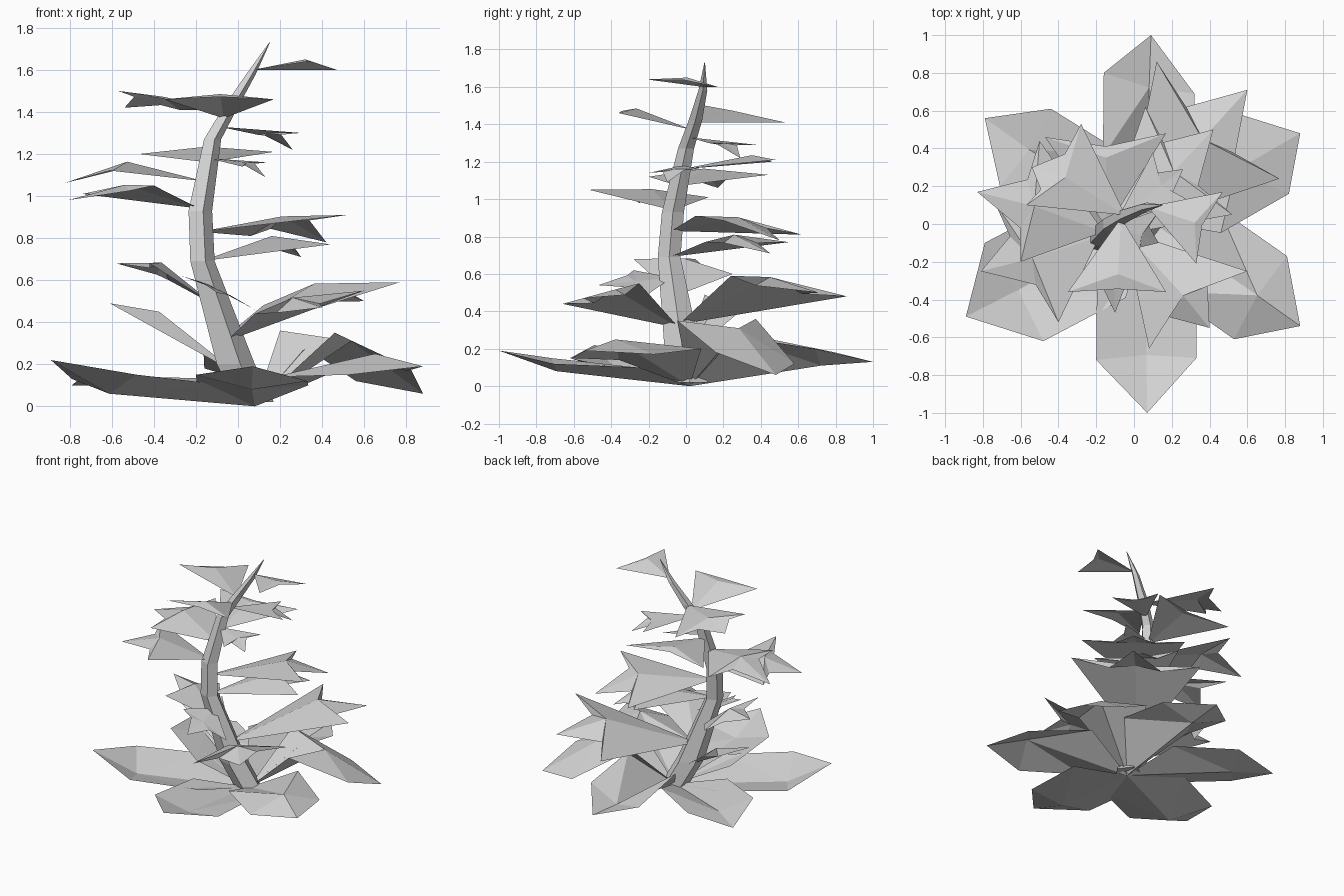
import bpy
import bmesh
from math import sin, cos, tau
from mathutils import Vector

default_cube = bpy.data.objects.get("Cube")
if default_cube:
    bpy.data.objects.remove(default_cube, do_unlink=True)

# One matte grey for the whole plant
grey = bpy.data.materials.new("pale_grey")
grey.use_nodes = True
colour = (0.65, 0.65, 0.65, 1)
grey.diffuse_color = colour
shader = grey.node_tree.nodes["Principled BSDF"]
shader.inputs["Base Color"].default_value = colour
shader.inputs["Roughness"].default_value = 0.9


def finish(name, bm):
    mesh = bpy.data.meshes.new(name)
    bm.to_mesh(mesh)
    bm.free()
    mesh.materials.append(grey)
    plant_part = bpy.data.objects.new(name, mesh)
    bpy.context.scene.collection.objects.link(plant_part)
    return plant_part


def sheet(name, centre, outline):
    """Folded single-skin leaf: triangles fanned around a rib point."""
    bm = bmesh.new()
    hub = bm.verts.new(centre)
    rim = [bm.verts.new(point) for point in outline]
    for first, second in zip(rim, rim[1:] + rim[:1]):
        face = bm.faces.new((hub, first, second))
        face.normal_update()
        if face.normal.z < 0:
            face.normal_flip()
    return finish(name, bm)


# Curved stem: centre points and radii from root to tip
stem_path = [
    (Vector((0.07, 0.02, 0.02)), 0.1),
    (Vector((-0.02, -0.02, 0.2)), 0.1),
    (Vector((-0.175, -0.09, 0.69)), 0.064),
    (Vector((-0.185, -0.07, 0.93)), 0.062),
    (Vector((-0.125, 0, 1.27)), 0.045),
    (Vector((-0.04, 0.05, 1.42)), 0.038),
    (Vector((0.06, 0.09, 1.58)), 0.025),
    (Vector((0.15, 0.1, 1.73)), 0.002),
]


def stem_at(height):
    """Centre of the stem at a given height."""
    for (low, _), (high, _) in zip(stem_path, stem_path[1:]):
        if low.z <= height <= high.z:
            return low.lerp(high, (height - low.z) / (high.z - low.z))
    return stem_path[0][0]


def build_stem(sides=5):
    bm = bmesh.new()
    rings = []
    for centre, radius in stem_path:
        ring = []
        for i in range(sides):
            angle = tau * i / sides
            offset = Vector((cos(angle), sin(angle), 0)) * radius
            ring.append(bm.verts.new(centre + offset))
        rings.append(ring)
    for lower, upper in zip(rings, rings[1:]):
        for i in range(sides):
            j = (i + 1) % sides
            bm.faces.new((lower[i], lower[j], upper[j], upper[i]))
    bm.faces.new(rings[-1])
    bm.faces.new(reversed(rings[0]))
    return finish("stem", bm)


# Broad ground leaf: two parallel sides ending in a blunt point
def ground_leaf(name, tip, shoulders, inner_heights, ridge, reach=0.97):
    root = Vector((0.08, 0.02, 0))
    tip = Vector(tip)
    left, right = map(Vector, shoulders)
    inner = []
    for shoulder, height in zip((left, right), inner_heights):
        corner = shoulder + (root - tip) * 0.45
        corner.z = height
        inner.append(corner)
    centre = root.lerp((left + right) / 2, reach)
    centre.z = ridge
    sheet(name, centre, [root, inner[0], left, tip, right, inner[1]])


# Stem leaf: narrow at the stem, ending in two or three teeth
def stem_leaf(name, height, *tips, lift=0.03, depth=0.2):
    base = stem_at(height)
    points = [Vector(tip) for tip in tips]
    middle = sum(points, Vector()) / len(points)
    hub = base.lerp(middle, 0.76)
    hub.z = middle.z + lift
    outline = [base, points[0]]
    for previous, point in zip(points, points[1:]):
        notch = previous.lerp(point, 0.5).lerp(base, depth)
        notch.z += lift * 0.6
        outline += [notch, point]
    sheet(name, hub, outline)


build_stem()

# Arched ground leaves
ground_leaf("ground_leaf_front_left", (0.88, -0.54, 0.19),
            [(0.53, -0.61, 0.15), (0.81, -0.17, 0.17)],
            (0.14, 0.2), ridge=0.25)
ground_leaf("ground_leaf_back_left", (0.88, 0.48, 0.06),
            [(0.56, 0.58, 0.12), (0.82, 0.16, 0.18)],
            (0.36, 0.35), ridge=0.31, reach=0.75)

# Cupped ground leaves
ground_leaf("ground_leaf_back", (0.09, 1, 0.13),
            [(-0.16, 0.8, 0.18), (0.32, 0.69, 0.2)],
            (0.27, 0.27), ridge=0.11)
ground_leaf("ground_leaf_front", (0.07, -1, 0.19),
            [(-0.2, -0.72, 0.15), (0.33, -0.71, 0.12)],
            (0.1, 0.1), ridge=0.08)
ground_leaf("ground_leaf_front_right", (-0.89, -0.49, 0.22),
            [(-0.48, -0.62, 0.15), (-0.79, -0.1, 0.13)],
            (0.1, 0.1), ridge=0.06)
ground_leaf("ground_leaf_back_right", (-0.79, 0.56, 0.1),
            [(-0.44, 0.61, 0.14), (-0.71, 0.2, 0.17)],
            (0.13, 0.12), ridge=0.1)

# Low leaves
stem_leaf("low_leaf_right", 0.15, (-0.61, 0.1, 0.49),
          (-0.38, 0.35, 0.45), lift=-0.02)
stem_leaf("low_leaf_front", 0.31, (0.08, -0.66, 0.44),
          (0.4, -0.55, 0.47), (0.6, -0.25, 0.55))
stem_leaf("low_leaf_back", 0.33, (0.12, 0.86, 0.48),
          (0.6, 0.71, 0.5), (0.77, 0.24, 0.59), lift=0.06)
stem_leaf("low_leaf_upper", 0.48, (-0.42, -0.28, 0.68),
          (-0.58, 0.05, 0.68), (-0.33, 0.25, 0.6))
stem_leaf("low_leaf_small", 0.58, (-0.27, -0.28, 0.62),
          (-0.1, -0.47, 0.54), (0.08, -0.25, 0.46), lift=0.02)

# Middle leaves
stem_leaf("middle_leaf_lower", 0.69, (0.44, 0.1, 0.77),
          (0.3, 0.45, 0.71), (0.06, 0.55, 0.77), lift=0.06)
stem_leaf("middle_leaf_left", 0.83, (0.52, 0.05, 0.91),
          (0.42, 0.5, 0.78), (0.06, 0.62, 0.81), lift=0.07)
stem_leaf("middle_leaf_front", 0.94, (-0.4, -0.52, 1.05),
          (-0.81, -0.25, 0.98), (-0.74, 0.12, 1.01), lift=0.04)
stem_leaf("middle_leaf_right", 1.07, (-0.6, -0.2, 1.12),
          (-0.83, 0.17, 1.06), (-0.5, 0.44, 1.13), lift=0.06)

# Upper leaves
stem_leaf("upper_leaf_back", 1.16, (-0.47, 0.46, 1.2),
          (0.17, 0.48, 1.21), depth=0.12)
stem_leaf("upper_leaf_small", 1.18, (0.02, -0.2, 1.14),
          (0.13, -0.1, 1.09), (0.14, 0.08, 1.16))
stem_leaf("upper_leaf_left", 1.33, (0.3, 0.12, 1.3),
          (0.26, 0.29, 1.22), (0.1, 0.38, 1.29))
stem_leaf("crown_leaf_front", 1.37, (-0.35, -0.36, 1.46),
          (0.17, -0.36, 1.46), lift=0.025, depth=0.04)
stem_leaf("crown_leaf_right", 1.41, (-0.57, 0.1, 1.5),
          (-0.54, 0.3, 1.42), (-0.28, 0.53, 1.41), depth=0.12)
stem_leaf("crown_leaf_left", 1.6, (0.33, -0.21, 1.64),
          (0.47, 0.17, 1.6), depth=0.12)
